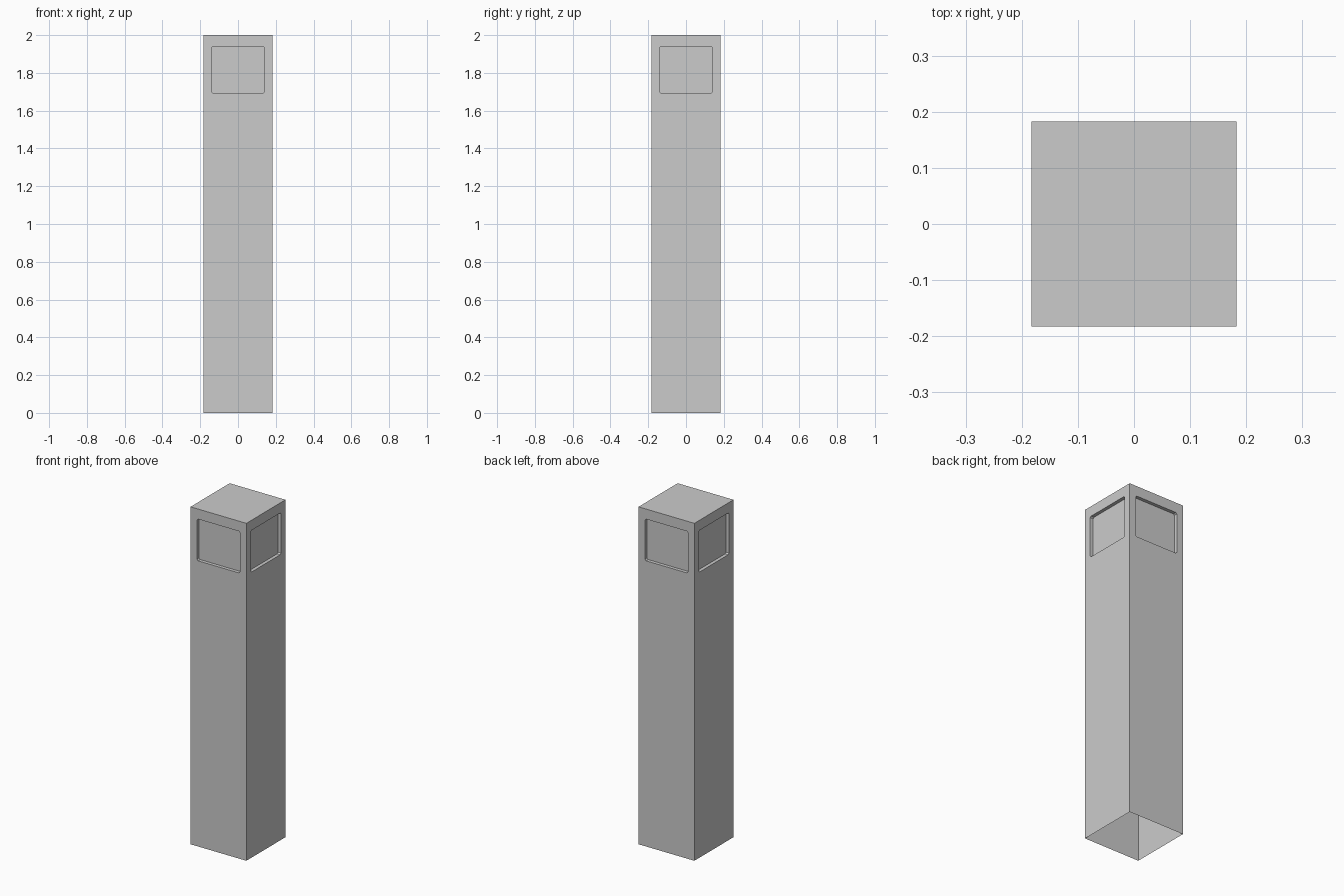
import bpy, bmesh
from mathutils import Matrix, Vector
from math import radians

if "Cube" in bpy.data.objects:
    bpy.data.objects.remove(bpy.data.objects["Cube"])

HALF, HEIGHT = 0.183, 2.0
WIN_HALF, WIN_LOW, WIN_HIGH = 0.141, 1.693, 1.94
DEPTH, CORNER = 0.02, 0.007


def window_loop(bm, y):
    """Rectangle with small cut corners, lying in the front plane."""
    pts = []
    for sx, z, dz in ((-1, WIN_LOW, 1), (1, WIN_LOW, 1), (1, WIN_HIGH, -1), (-1, WIN_HIGH, -1)):
        pair = [(sx * WIN_HALF, y, z + dz * CORNER), (sx * (WIN_HALF - CORNER), y, z)]
        pts += pair if sx * dz < 0 else pair[::-1]
    # order runs counter-clockwise seen from the front
    return [bm.verts.new(p) for p in pts]


bm = bmesh.new()
# One wall with a recessed panel, repeated on all four sides
for i in range(4):
    outer = [bm.verts.new((x, -HALF, z)) for x, z in
             ((-HALF, 0), (HALF, 0), (HALF, HEIGHT), (-HALF, HEIGHT))]
    rim, back = window_loop(bm, -HALF), window_loop(bm, -HALF + DEPTH)
    for k in range(4):
        n = (k + 1) % 4
        bm.faces.new((outer[k], outer[n], rim[2 * n], rim[2 * k + 1]))
        bm.faces.new((outer[k], rim[2 * k + 1], rim[2 * k]))
    for k in range(8):
        n = (k + 1) % 8
        bm.faces.new((rim[k], rim[n], back[n], back[k]))
    bm.faces.new(back)
    bmesh.ops.rotate(bm, verts=bm.verts, cent=Vector(), matrix=Matrix.Rotation(radians(90), 3, 'Z'))
# Flat cap; the bottom stays open
bm.faces.new([bm.verts.new((x * HALF, y * HALF, HEIGHT)) for x, y in ((-1, -1), (1, -1), (1, 1), (-1, 1))])
bmesh.ops.remove_doubles(bm, verts=bm.verts, dist=0.0005)

mesh = bpy.data.meshes.new("pillar")
bm.to_mesh(mesh)
bm.free()
bpy.context.collection.objects.link(bpy.data.objects.new("pillar", mesh))
